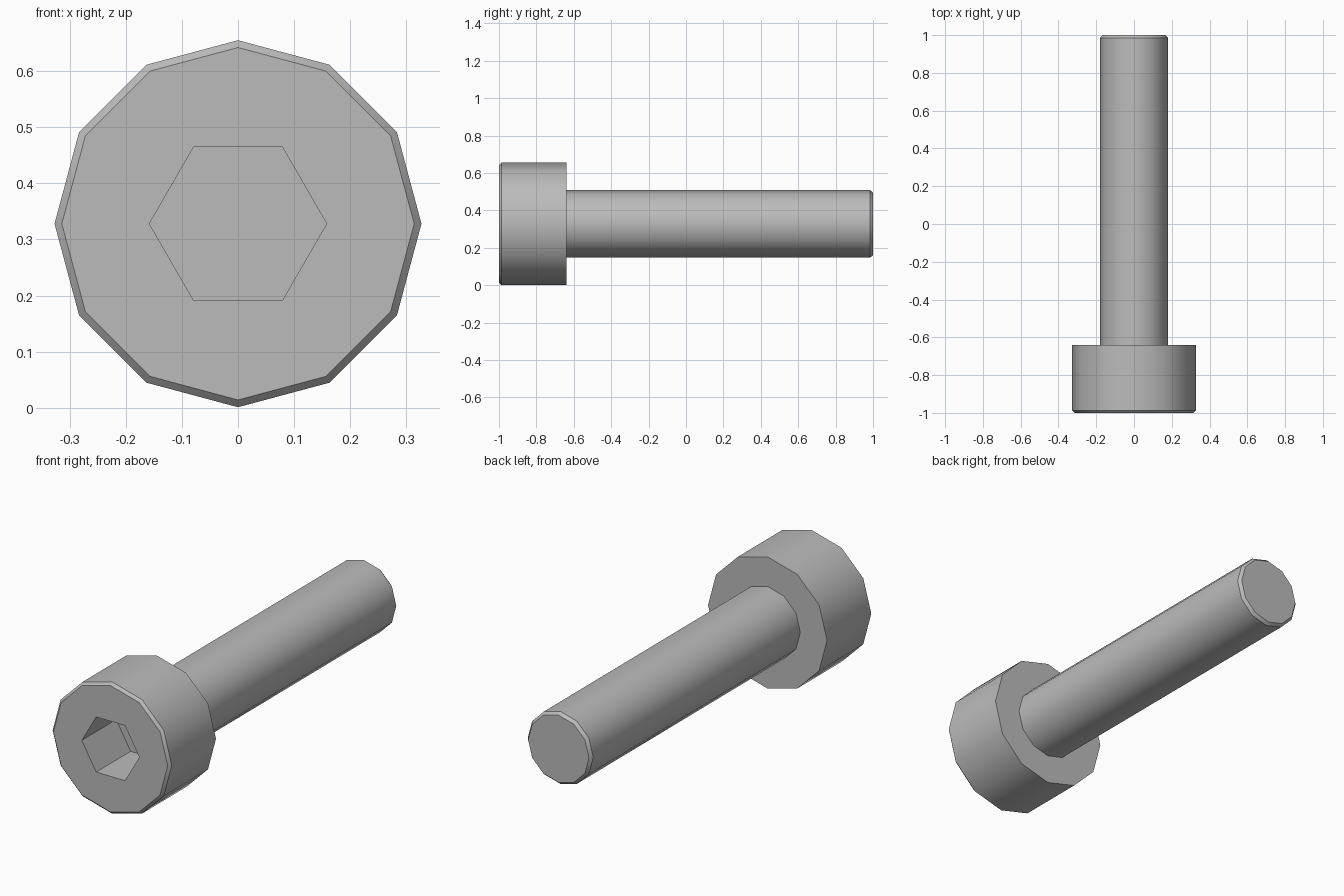
import bpy
import bmesh
from math import cos, sin, radians, tau
from mathutils import Vector

cube = bpy.data.objects.get("Cube")
if cube:
    bpy.data.objects.remove(cube)

SIDES = 12
AXIS_Z = 0.328
HEAD_R, SHAFT_R, SOCKET_R = 0.327, 0.18, 0.158
FRONT, SHOULDER, TIP, SOCKET_FLOOR = -1.0, -0.64, 1.0, -0.73

steel = bpy.data.materials.new("steel grey")
steel.use_nodes = True
grey = (0.5, 0.5, 0.5, 1)
steel.diffuse_color = grey
steel.node_tree.nodes["Principled BSDF"].inputs["Base Color"].default_value = grey


def ring(bm, radius, y, sides):
    return [bm.verts.new((radius * cos(tau * i / sides), y,
                          AXIS_Z + radius * sin(tau * i / sides)))
            for i in range(sides)]


def skin(bm, a, b):
    for i in range(len(a)):
        j = (i + 1) % len(a)
        bm.faces.new((a[i], a[j], b[j], b[i]))


def finish(bm, name):
    bmesh.ops.recalc_face_normals(bm, faces=bm.faces)
    mesh = bpy.data.meshes.new(name)
    bm.to_mesh(mesh)
    bm.free()
    mesh.materials.append(steel)
    obj = bpy.data.objects.new(name, mesh)
    bpy.context.collection.objects.link(obj)
    bpy.ops.object.select_all(action="DESELECT")
    obj.select_set(True)
    bpy.context.view_layer.objects.active = obj
    bpy.ops.object.shade_smooth_by_angle(angle=radians(31))
    return obj


# Bolt body: chamfered head, shoulder and chamfered shaft in one lathe profile
bm = bmesh.new()
profile = [(HEAD_R - 0.013, FRONT), (HEAD_R, FRONT + 0.013), (HEAD_R, SHOULDER),
           (SHAFT_R, SHOULDER), (SHAFT_R, TIP - 0.015), (SHAFT_R - 0.013, TIP)]
rings = [ring(bm, r, y, SIDES) for r, y in profile]
for a, b in zip(rings, rings[1:]):
    skin(bm, a, b)
bm.faces.new(rings[-1])

# Hex socket: the front face is bridged to a six-sided recess
mouth = ring(bm, SOCKET_R, FRONT, 6)
floor = ring(bm, SOCKET_R, SOCKET_FLOOR, 6)
skin(bm, mouth, floor)
bm.faces.new(floor)
rim = rings[0]
for i in range(6):
    j = (i + 1) % 6
    bm.faces.new((rim[2 * i], rim[2 * i + 1], rim[(2 * i + 2) % SIDES],
                  mouth[j], mouth[i]))
finish(bm, "socket_head_bolt")
